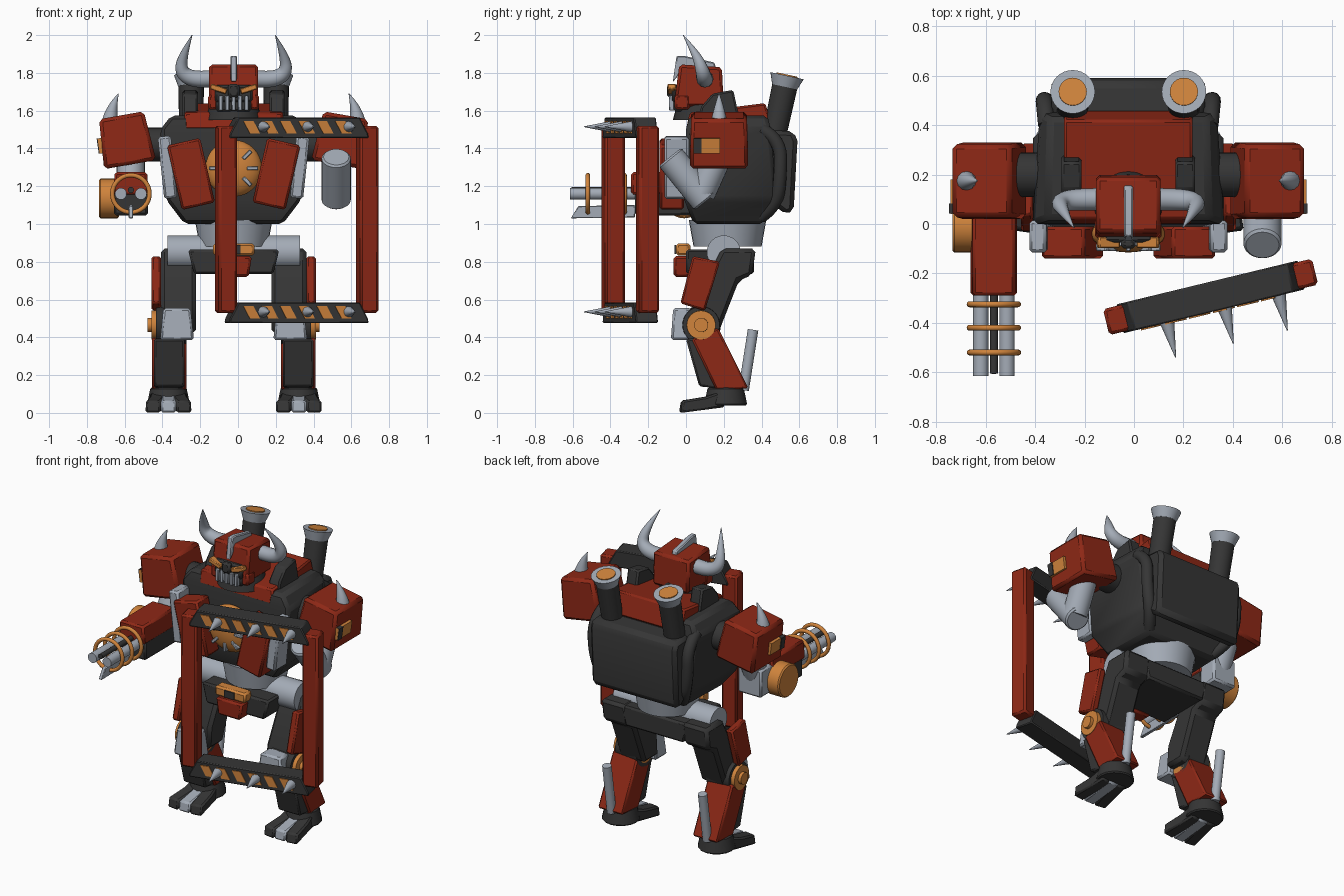
import bpy, bmesh, math
from mathutils import Matrix, Vector

if "Cube" in bpy.data.objects:
    bpy.data.objects.remove(bpy.data.objects["Cube"])


def material(name, rgb):
    m = bpy.data.materials.new(name)
    m.use_nodes = True
    m.diffuse_color = (*rgb, 1)
    m.node_tree.nodes["Principled BSDF"].inputs["Base Color"].default_value = (*rgb, 1)
    return m


RED = material("dark red", (.27, .021, .008))
DARK = material("charcoal", (.036, .036, .036))
STEEL = material("steel", (.37, .41, .47))
ORANGE = material("orange", (.63, .23, .045))
CX = -.023  # body centre line
I = Matrix.Identity(4)


def finish(name, bm, mat, matrix=I, bevel=0):
    bmesh.ops.recalc_face_normals(bm, faces=bm.faces)
    me = bpy.data.meshes.new(name)
    bm.to_mesh(me)
    bm.free()
    me.transform(matrix)
    me.materials.append(mat)
    me.shade_smooth()
    me.set_sharp_from_angle(angle=math.radians(32))
    ob = bpy.data.objects.new(name, me)
    bpy.context.collection.objects.link(ob)
    if bevel:
        mod = ob.modifiers.new("Bevel", "BEVEL")
        mod.width, mod.segments = bevel, 1
    return ob


def box(name, loc, size, mat, rot=(0, 0, 0), top=(1, 1), bevel=.012, frame=I):
    """Box whose top face is scaled by top; rot in degrees."""
    bm = bmesh.new()
    bmesh.ops.create_cube(bm, size=1)
    for v in bm.verts:
        if v.co.z > 0:
            v.co.x *= top[0]
            v.co.y *= top[1]
        v.co = Vector(a * b for a, b in zip(v.co, size))
    r = [Matrix.Rotation(math.radians(a), 4, ax) for a, ax in zip(rot, "XYZ")]
    return finish(name, bm, mat, frame @ Matrix.Translation(loc) @ r[2] @ r[1] @ r[0], bevel)


def prism(name, pts, axis, lo, hi, mat, bevel=.01, frame=I):
    """Outline in the plane across the axis, extruded from lo to hi."""
    bm = bmesh.new()
    rings = []
    for d in (lo, hi):
        co = [(d, a, b) if axis == "x" else (a, d, b) for a, b in pts]
        rings.append([bm.verts.new(c) for c in co])
        bm.faces.new(rings[-1])
    n = len(pts)
    for i in range(n):
        j = (i + 1) % n
        bm.faces.new((rings[0][i], rings[0][j], rings[1][j], rings[1][i]))
    return finish(name, bm, mat, frame, bevel)


def rod(name, a, b, r1, r2, mat, segs=24, bevel=0, frame=I):
    a, b = Vector(a), Vector(b)
    bm = bmesh.new()
    bmesh.ops.create_cone(bm, cap_ends=True, segments=segs, radius1=r1, radius2=r2, depth=(b - a).length)
    turn = Vector((0, 0, 1)).rotation_difference(b - a).to_matrix().to_4x4()
    return finish(name, bm, mat, frame @ Matrix.Translation((a + b) / 2) @ turn, bevel)


def tube(name, pts, radii, depth, mat, cyclic=False):
    """Round swept curve with a radius at each point."""
    cu = bpy.data.curves.new(name, "CURVE")
    cu.dimensions, cu.bevel_depth, cu.bevel_resolution, cu.use_fill_caps = "3D", depth, 4, True
    sp = cu.splines.new("NURBS")
    sp.points.add(len(pts) - 1)
    for p, co, r in zip(sp.points, pts, radii):
        p.co, p.radius = (*co, 1), r
    sp.order_u, sp.resolution_u = 3, 8
    sp.use_endpoint_u, sp.use_cyclic_u = not cyclic, cyclic
    cu.materials.append(mat)
    ob = bpy.data.objects.new(name, cu)
    bpy.context.collection.objects.link(ob)


# Torso: lofted hull from (height, half width front, half width back, front y, back y)
bm = bmesh.new()
loops = []
for z, wf, wb, y0, y1 in ((1.0, .26, .25, .04, .41), (1.13, .36, .33, -.01, .48),
                          (1.5, .39, .36, 0, .45), (1.575, .33, .32, .02, .43)):
    loops.append([bm.verts.new((CX + x, y, z)) for x, y in ((-wf, y0), (wf, y0), (wb, y1), (-wb, y1))])
for lower, upper in zip(loops, loops[1:]):
    for i in range(4):
        j = (i + 1) % 4
        bm.faces.new((lower[i], lower[j], upper[j], upper[i]))
bm.faces.new(loops[0])
bm.faces.new(loops[-1])
finish("torso", bm, DARK, bevel=.02)
prism("upper_deck", [(.0, 1.5), (.02, 1.59), (.26, 1.62), (.42, 1.64), (.46, 1.5)], "x", CX - .26, CX + .26, RED)
prism("backpack", [(.4, 1.5), (.57, 1.49), (.59, 1.44), (.57, 1.07), (.53, 1.05), (.4, 1.15)],
      "x", CX - .31, CX + .31, DARK, .025)
rod("neck", (CX, .08, 1.55), (CX, .08, 1.66), .15, .12, DARK)
rod("waist", (CX, .22, .88), (CX, .22, 1.02), .18, .205, STEEL, 32)
rod("hip_axle", (CX - .35, .2, .85), (CX + .35, .2, .85), .09, .09, STEEL)
box("pelvis", (CX, .18, .8), (.42, .36, .13), DARK, top=(1.15, 1))
box("groin_guard", (CX, -.02, .775), (.16, .09, .11), RED, top=(1.2, 1))
box("groin_crest", (CX, -.015, .865), (.22, .075, .065), ORANGE)
box("groin_inset", (CX, -.056, .865), (.07, .008, .045), DARK, bevel=0)

# Chest medallion with radial pins
bm = bmesh.new()
bmesh.ops.create_uvsphere(bm, u_segments=32, v_segments=16, radius=.15)
finish("chest_dome", bm, ORANGE, Matrix.Translation((CX, -.04, 1.295)) @ Matrix.Diagonal((1, .5, 1, 1)))
for k in range(8):
    a = k * math.pi / 4
    box("dome_pin", (CX + .1 * math.sin(a), -.095, 1.295 + .1 * math.cos(a)), (.02, .03, .06),
        STEEL, (0, math.degrees(a), 0), bevel=.004)

# Head
prism("helmet", [(-.06, 1.66), (-.035, 1.845), (.19, 1.83), (.2, 1.62), (0, 1.62)], "x", CX - .13, CX + .13, RED, .015)
box("face_plate", (CX, -.045, 1.69), (.2, .06, .09), DARK)
box("nose_guard", (CX, -.08, 1.705), (.06, .04, .07), DARK)
box("jaw", (CX, -.02, 1.635), (.19, .09, .08), DARK)
for k in range(5):
    box("grille_tooth", (CX + .034 * (k - 2), -.075, 1.64), (.022, .03, .08), STEEL, bevel=.004)
prism("helmet_crest", [(-.07, 1.75), (-.05, 1.89), (-.01, 1.89), (.15, 1.855), (.16, 1.82), (-.03, 1.8)],
      "x", CX - .018, CX + .018, STEEL, .006)

for s in (-1, 1):
    def X(d):
        return CX + s * d

    def slab(name, pts, a, b, mat, bevel=.01):
        prism(name, pts, "x", X(a), X(b), mat, bevel)

    box("eye_brow", (X(.08), -.075, 1.715), (.09, .045, .03), ORANGE, (0, -s * 18, 0), bevel=.005)
    box("cheek", (X(.11), -.02, 1.645), (.05, .08, .08), RED)
    tube("horn", [(X(.11), .1, 1.77), (X(.2), .1, 1.76), (X(.28), .09, 1.8), (X(.27), .06, 1.89), (X(.22), -.015, 2.0)],
         (1, 1, .85, .55, .04), .045, STEEL)
    # Shoulder deck fins, chimneys and hoses
    slab("deck_fin", [(.06, 1.53), (.08, 1.62), (.14, 1.69), (.25, 1.71), (.28, 1.57), (.28, 1.53)], .19, .27, DARK)
    base, tip = Vector((X(.225), .42, 1.25)), Vector((X(.225), .535, 1.785))
    up = (tip - base).normalized()
    rod("chimney", base, tip - up * .03, .06, .068, DARK)
    rod("chimney_flare", tip - up * .06, tip, .068, .09, STEEL, 32)
    rod("chimney_glow", tip - up * .01, tip + up * .006, .057, .057, ORANGE)
    tube("back_hose", [(X(.33), .4, 1.5), (X(.34), .5, 1.45), (X(.34), .5, 1.25), (X(.3), .48, 1.1), (X(.24), .4, 1.04)],
         [1] * 5, .035, DARK)
    # Chest plates
    box("chest_plate", (X(.226), -.075, 1.265), (.18, .13, .35), RED, (0, s * 13, 0))
    box("chest_side_plate", (X(.35), -.05, 1.3), (.07, .13, .33), STEEL, (0, s * 6, 0))
    # Shoulders
    rod("shoulder_axle", (X(.3), .2, 1.42), (X(.55), .2, 1.42), .09, .09, DARK)
    box("shoulder", (X(.571), .175, 1.445), (.28, .31, .265), RED, (0, s * 10, 0), (.86, .95), .018)
    tube("shoulder_spike", [(X(.655), .175, 1.53), (X(.655), .175, 1.6), (X(.61), .175, 1.69)], (1, .75, .04), .045, STEEL)
    for dy, w, mat, out in ((.11, .14, ORANGE, .695), (.062, .04, DARK, .7)):
        box("shoulder_badge", (X(out), dy, 1.415), (.04, w, .08), mat, (0, s * 8, 0), bevel=0)
    rod("upper_arm", (X(.545), .17, 1.36), (X(.545), .08, 1.16), .075, .075, STEEL)
    # Legs
    slab("thigh", [(.19, .87), (.37, .87), (.35, .73), (.28, .7), (.17, .42), (.02, .42), (.03, .56)], .2, .385, DARK, .02)
    slab("thigh_plate", [(.035, .83), (.18, .8), (.1, .54), (-.03, .58)], .385, .435, RED)
    box("knee_cap", (X(.3), -.02, .47), (.18, .12, .17), STEEL, top=(.8, .8))
    for name, r, out, mat in (("knee_rim", .105, .41, DARK), ("knee_disc", .082, .435, ORANGE), ("knee_boss", .04, .455, ORANGE)):
        rod(name, (X(.25), .08, .465), (X(out), .08, .465), r, r * .93, mat, 32)
    slab("shin", [(.03, .39), (.17, .45), (.33, .13), (.16, .12)], .25, .432, RED)
    slab("shin_guard", [(0, .39), (.07, .14), (.17, .13), (.1, .4)], .26, .422, DARK)
    rod("calf_strut", (X(.345), .305, .12), (X(.345), .355, .44), .028, .028, STEEL)
    rod("heel", (X(.345), .21, .04), (X(.345), .21, .135), .115, .095, DARK, 16, .008)
    for k, mat in ((-1, DARK), (0, STEEL), (1, DARK)):
        turn = Matrix.Translation((X(.345) + k * .05, .2, 0)) @ Matrix.Rotation(k * .14, 4, "Z")
        prism("toe", [(-.235, 0), (-.225, .065), (-.1, .085), (0, .12), (0, .03)], "x", -.04, .04, mat, .01, turn)

# Gun arm
GX = -.567
box("elbow_block", (GX, .08, 1.15), (.17, .16, .18), STEEL)
box("forearm_top", (GX, -.12, 1.215), (.19, .34, .12), RED, top=(.9, 1))
box("forearm_under", (GX, -.11, 1.11), (.18, .32, .13), DARK)
rod("ammo_drum", (-.735, -.01, 1.135), (-.63, -.01, 1.135), .105, .105, ORANGE, 32, .008)
for dx in (-.053, .053):
    rod("barrel", (GX + dx, -.27, 1.16), (GX + dx, -.615, 1.16), .031, .031, STEEL)
rod("core_barrel", (GX, -.27, 1.18), (GX, -.605, 1.18), .016, .016, DARK)
prism("bayonet", [(-.27, 1.1), (-.57, 1.095), (-.61, 1.03), (-.27, 1.035)], "x", GX - .012, GX + .012, STEEL, .004)
for y in (-.325, -.42, -.52):
    ring = [(GX + .1 * math.cos(k * math.pi / 8), y, 1.16 + .1 * math.sin(k * math.pi / 8)) for k in range(16)]
    tube("barrel_ring", ring, [1] * 16, .012, ORANGE, True)

# Shield arm
rod("shield_forearm", (.52, -.085, 1.355), (.52, .105, 1.12), .077, .077, STEEL, 32, .01)

# Frame shield, turned to face slightly inward
F = Matrix.Translation((.31, -.295, 0)) @ Matrix.Rotation(math.radians(13.6), 4, "Z")
for s in (-1, 1):
    box("shield_post", (s * .385, 0, 1.025), (.1, .108, .99), RED, frame=F)
for z in (.475, 1.455):
    prism("shield_rail", [(-.38, z), (.38, z), (.375, z + .025), (.33, z + .11), (-.33, z + .11), (-.375, z + .025)],
          "y", -.06, .06, DARK, .006, F)
    for k in range(6):
        u = -.27 + k * .1
        prism("hazard_stripe", [(u, z + .025), (u + .055, z + .025), (u + .02, z + .09), (u - .035, z + .09)],
              "y", -.066, -.058, ORANGE, 0, F)
    for u in (-.195, .045, .27):
        rod("shield_spike", (u, -.055, z + .06), (u, -.205, z + .06), .03, .002, STEEL, 16, frame=F)
